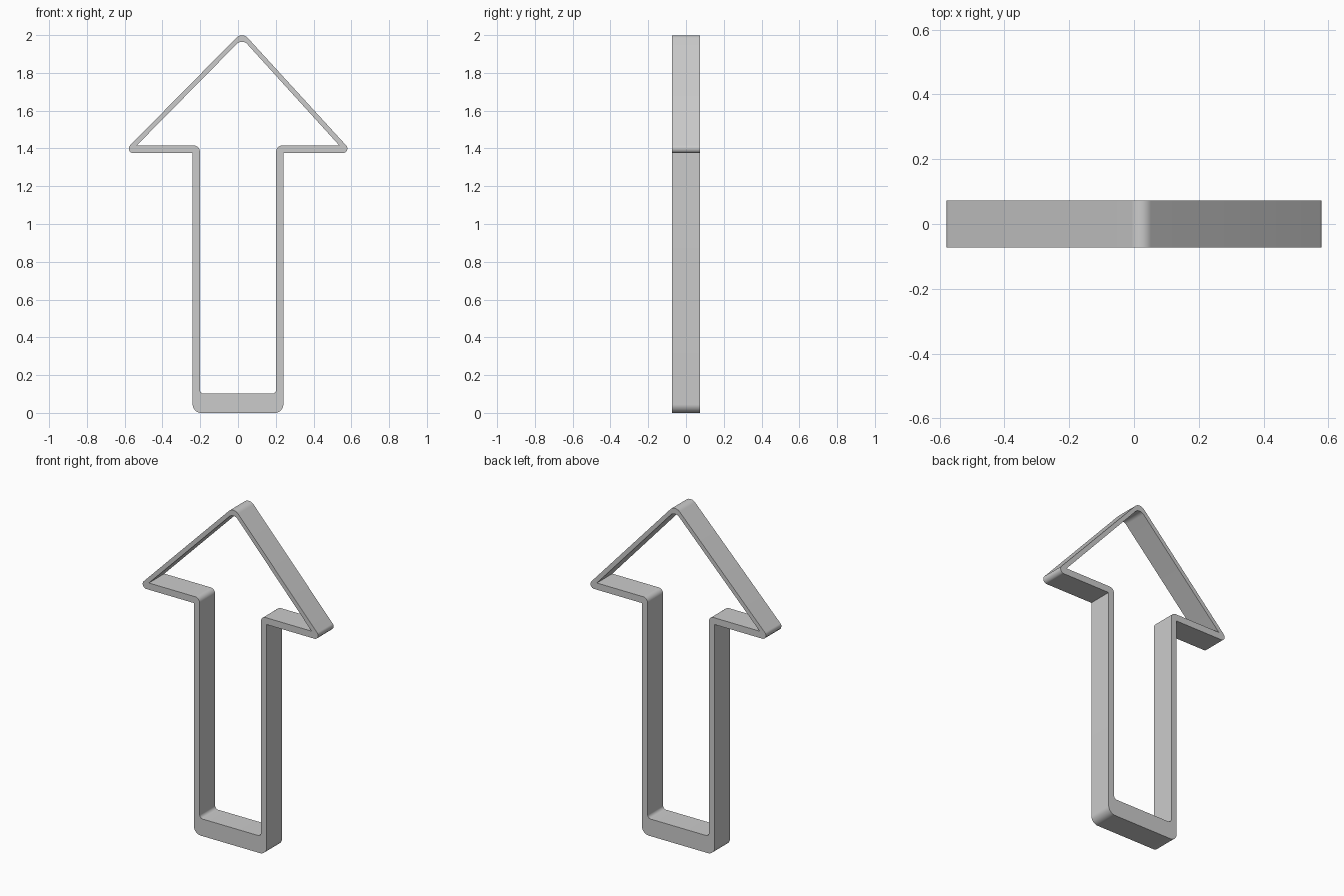
import bpy, bmesh, math
from mathutils import Vector

if "Cube" in bpy.data.objects:
    bpy.data.objects.remove(bpy.data.objects["Cube"])


def fillet(corners, steps=8):
    """Turn (x, z, radius) corners into a closed outline with round corners."""
    out = []
    n = len(corners)
    for i, (x, z, r) in enumerate(corners):
        p = Vector((x, z))
        if r == 0:
            out.append(p)
            continue
        a = (Vector(corners[i - 1][:2]) - p).normalized()
        b = (Vector(corners[(i + 1) % n][:2]) - p).normalized()
        half = a.angle(b) / 2
        centre = p + (a + b).normalized() * (r / math.sin(half))
        start = p + a * (r / math.tan(half)) - centre
        end = p + b * (r / math.tan(half)) - centre
        for k in range(steps + 1):
            t = k / steps
            out.append(centre + start.lerp(end, t).normalized() * r)
    return out


# Outer and inner outlines of the arrow band (apex slightly off centre)
outer = fillet([
    (-0.24, 0, 0.045), (0.24, 0, 0.045), (0.24, 1.375, 0),
    (0.610, 1.375, 0.024), (0.022, 2.0175, 0.042), (-0.612, 1.375, 0.024),
    (-0.24, 1.375, 0)])
inner = fillet([
    (-0.202, 0.102, 0.02), (0.202, 0.102, 0.02), (0.202, 1.415, 0.03),
    (0.537, 1.415, 0), (0.022, 1.982, 0.038), (-0.537, 1.415, 0),
    (-0.202, 1.415, 0.03)])
# the inner shelf corners bulge into the opening, so they are rounded too

# Extruded band
curve = bpy.data.curves.new("arrow_frame", 'CURVE')
curve.dimensions = '2D'
curve.fill_mode = 'BOTH'
curve.extrude = 0.073
for outline in (outer, inner):
    spline = curve.splines.new('POLY')
    spline.points.add(len(outline) - 1)
    for point, co in zip(spline.points, outline):
        point.co = (co.x, co.y, 0, 1)
    spline.use_cyclic_u = True

frame = bpy.data.objects.new("arrow_frame", curve)
bpy.context.collection.objects.link(frame)
frame.rotation_euler.x = math.pi / 2
bpy.context.view_layer.objects.active = frame
frame.select_set(True)
bpy.ops.object.convert(target='MESH')
bpy.ops.object.transform_apply(location=False, rotation=True, scale=False)

# Weld caps to walls and smooth the round corners
bm = bmesh.new()
bm.from_mesh(frame.data)
bmesh.ops.remove_doubles(bm, verts=bm.verts, dist=0.0001)
bmesh.ops.recalc_face_normals(bm, faces=bm.faces)
bm.to_mesh(frame.data)
bm.free()
bpy.ops.object.shade_smooth_by_angle(angle=math.radians(30))
